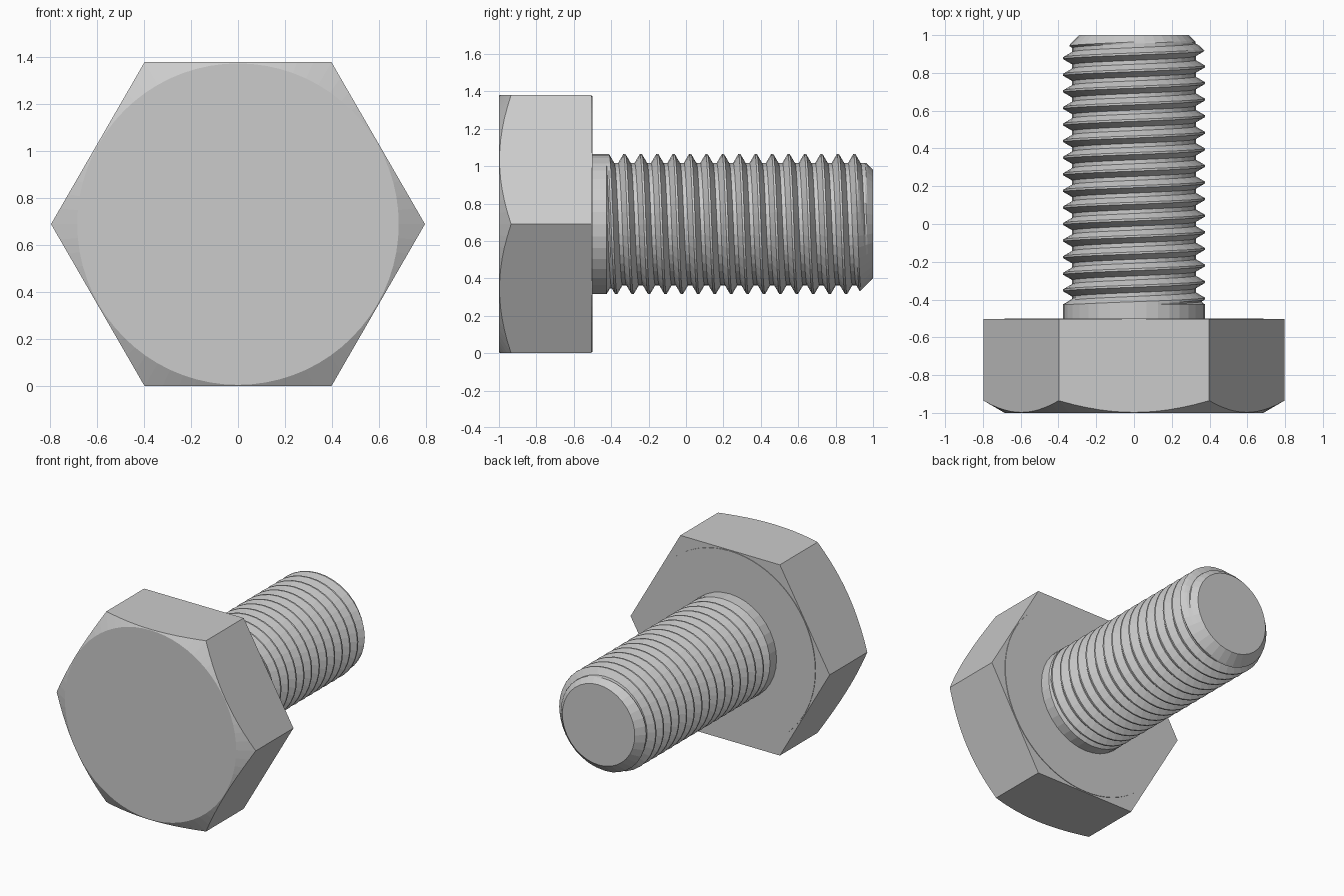
import bpy, bmesh
from math import sin, cos, pi, radians

if "Cube" in bpy.data.objects:
    bpy.data.objects.remove(bpy.data.objects["Cube"])

CZ = 0.69                      # bolt axis height; axis runs along y
N = 36                         # facets around the shank


def at(bm, r, a, y):
    return bm.verts.new((r * sin(a), y, CZ + r * cos(a)))


def skin(bm, columns, seam=0):
    """Quads between neighbouring columns; the last joins the first, shifted by seam rows."""
    n = len(columns)
    for j in range(n):
        c = columns[j]
        d = columns[j + 1] if j + 1 < n else columns[0][seam:]
        for k in range(min(len(c), len(d)) - 1):
            bm.faces.new((c[k], c[k + 1], d[k + 1], d[k]))


def finish(bm, name):
    bmesh.ops.remove_doubles(bm, verts=bm.verts[:], dist=1e-5)
    bmesh.ops.recalc_face_normals(bm, faces=bm.faces[:])
    me = bpy.data.meshes.new(name)
    bm.to_mesh(me)
    bm.free()
    ob = bpy.data.objects.new(name, me)
    bpy.context.collection.objects.link(ob)
    return ob


# Hexagonal head: chamfered front, flat sides, thin round washer face behind
bm = bmesh.new()
cols = []
for j in range(72):
    a = 2 * pi * j / 72
    h = CZ / cos((a + pi / 6) % (pi / 3) - pi / 6)
    rows = [(0.685, -1), (h, -1 + (h - 0.685) * 0.58), (h, -0.504),
            (0.685, -0.504), (0.685, -0.5)]
    cols.append([at(bm, r, a, y) for r, y in rows])
skin(bm, cols)
bm.faces.new([c[0] for c in cols])
bm.faces.new([c[-1] for c in cols])
finish(bm, "hex_head")

# Threaded shank: helical profile, run-out near the head, chamfered tip
P, MAJOR, MINOR = 0.0878, 0.375, 0.327
START, END = -0.425, 1.0
CREST, FLANK = 0.0055, 0.028   # half crest width, flank width
STEPS = [-CREST, CREST, CREST + FLANK / 3, CREST + FLANK * 2 / 3, CREST + FLANK,
         P / 2, P - CREST - FLANK, P - CREST - FLANK * 2 / 3, P - CREST - FLANK / 3]


def thread_radius(t, y):
    d = min(abs(t), abs(P - t))
    r = MAJOR - (MAJOR - MINOR) * min(1, max(0, (d - CREST) / FLANK))
    r = max(r, MAJOR - (y - START) * 1.7)
    return min(r, MAJOR, 0.29 + (END - y))


bm = bmesh.new()
cols = []
for j in range(N):
    a = 2 * pi * j / N
    col = []
    for k in range(-18, 5):
        for t in STEPS:
            y = 0.9 + P * (k + j / N) + t
            y = min(END, max(START, y))
            col.append(at(bm, thread_radius(t, y), a, y))
    cols.append(col)
skin(bm, cols, seam=len(STEPS))
bm.faces.new([c[-1] for c in cols])
# Plain collar under the head
collar = [[at(bm, MAJOR, 2 * pi * j / N, -0.51), c[0]] for j, c in enumerate(cols)]
skin(bm, collar)
bm.faces.new([c[0] for c in collar])
finish(bm, "threaded_shank")
